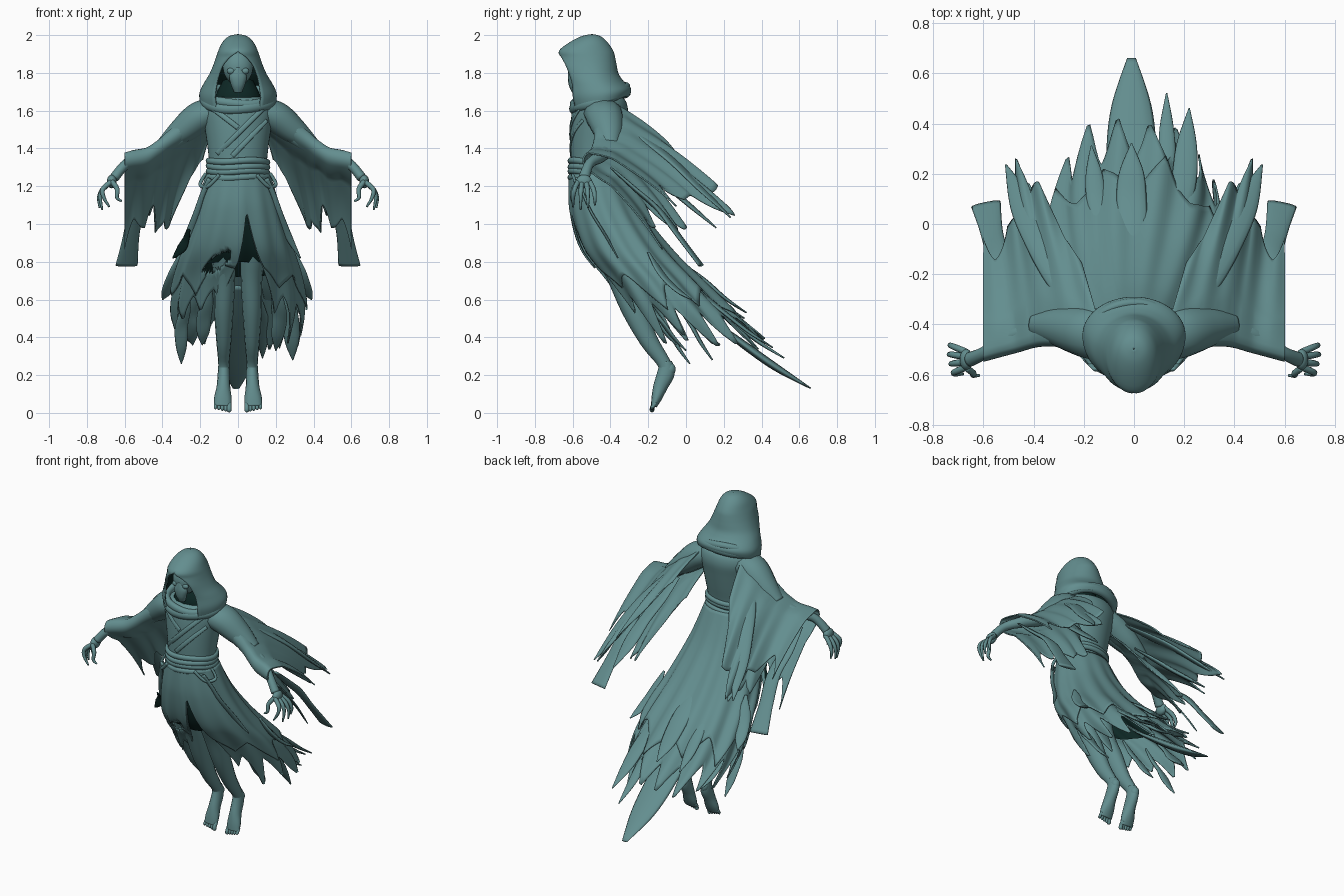
import bpy, math, random
from mathutils import Vector

if "Cube" in bpy.data.objects:
    bpy.data.objects.remove(bpy.data.objects["Cube"])

def material(name, rgb):
    m = bpy.data.materials.new(name)
    m.diffuse_color = (*rgb, 1)
    m.use_nodes = True
    m.node_tree.nodes["Principled BSDF"].inputs["Base Color"].default_value = m.diffuse_color
    return m

CLOTH = material("grey_teal", (0.125, 0.27, 0.275))
DARK = material("dark_lining", (0.004, 0.02, 0.018))

def spline(keys, t):
    """Catmull-Rom through evenly spaced tuples, t in 0..1."""
    n = len(keys) - 1
    f = max(0, min(t, 1)) * n
    i = min(int(f), n - 1)
    f -= i
    a, b, c, d = (keys[max(0, min(n, i + k))] for k in (-1, 0, 1, 2))
    return [0.5 * (2*q + (r-p)*f + (2*p-5*q+4*r-s)*f*f + (3*q-p-3*r+s)*f**3)
            for p, q, r, s in zip(a, b, c, d)]

def make(name, verts, faces, mirror=False, solid=0, mat=CLOTH, weld=False):
    me = bpy.data.meshes.new(name)
    me.from_pydata([tuple(v) for v in verts], [], faces)
    me.materials.append(mat)
    me.shade_smooth()
    ob = bpy.data.objects.new(name, me)
    bpy.context.collection.objects.link(ob)
    if weld:
        ob.modifiers.new("close_seam", 'WELD').merge_threshold = .002
    if solid:
        mod = ob.modifiers.new("thickness", 'SOLIDIFY')
        mod.thickness, mod.offset = solid, 0
    if mirror:
        ob.modifiers.new("mirror", 'MIRROR')
    return ob

def sheet(name, fn, nu, nv, closed=False, hole=None, **kw):
    """Cloth surface fn(u, v); optional hole test on face centres."""
    cols = nu if closed else nu + 1
    vs = [Vector(fn(i / nu, j / nv)) for i in range(cols) for j in range(nv + 1)]
    fs = []
    for i in range(nu):
        for j in range(nv):
            a, b = i * (nv + 1) + j, ((i + 1) % cols) * (nv + 1) + j
            f = (a, b, b + 1, a + 1)
            if not (hole and hole(sum((vs[k] for k in f), Vector()) / 4)):
                fs.append(f)
    return make(name, vs, fs, **kw)

def tube(name, keys, ref=(0, 1, 0), closed=False, n=24, sides=12, **kw):
    """Oval tube; keys are (x, y, z, half width, half thickness)."""
    ref = Vector(ref)
    k = [spline(keys, i / n) for i in range(n + 1)]
    p = [Vector(q[:3]) for q in k]
    rings = n if closed else n + 1
    vs = []
    for i in range(rings):
        if closed:
            d = p[(i + 1) % n] - p[(i - 1) % n]
        else:
            d = p[min(i + 1, n)] - p[max(i - 1, 0)]
        d.normalize()
        side = d.cross(ref).normalized()
        nor = side.cross(d)
        for j in range(sides):
            a = 2 * math.pi * j / sides
            vs.append(p[i] + side * max(k[i][3], .001) * math.cos(a) + nor * max(k[i][4], .001) * math.sin(a))
    fs = [(i*sides + j, i*sides + (j+1) % sides, ((i+1) % rings)*sides + (j+1) % sides, ((i+1) % rings)*sides + j)
          for i in range(n) for j in range(sides)]
    if not closed:
        fs += [tuple(range(sides))[::-1], tuple(range(n * sides, (n + 1) * sides))]
    return make(name, vs, fs, **kw)

def loop(name, cy, z, rx, ry, r, tilt=0, wob=0):
    """Rope or fold lying round the body; tilt lifts the back."""
    keys = []
    for i in range(25):
        a = 2 * math.pi * i / 24
        keys.append((rx*math.sin(a), cy - ry*math.cos(a), z - tilt*math.cos(a) + wob*math.sin(3*a), r, r * 1.2))
    return tube(name, keys, ref=(0, 0, 1), closed=True, n=72)

def ball(name, loc, r, mirror=False, mat=CLOTH):
    def fn(u, v):
        a, b = 2 * math.pi * u, math.pi * v
        return (loc[0] + r[0]*math.sin(b)*math.cos(a), loc[1] + r[1]*math.sin(b)*math.sin(a), loc[2] + r[2]*math.cos(b))
    return sheet(name, fn, 24, 16, closed=True, mirror=mirror, mat=mat)

# Hood: (z, half width, front y, back y, half opening)
HOOD = [(1.64, .195, -.58, -.305, .11), (1.69, .20, -.595, -.295, .12), (1.74, .178, -.60, -.325, .112),
        (1.79, .148, -.615, -.36, .10), (1.84, .126, -.635, -.372, .08), (1.88, .112, -.655, -.38, .045),
        (1.915, .100, -.668, -.39, 0), (1.96, .078, -.61, -.42, 0), (1.99, .045, -.55, -.455, 0), (2.0, .002, -.50, -.495, 0)]
def hood(u, v):
    z, hw, yf, yb, ow = spline(HOOD, v)
    a0 = math.asin(max(0, min(.95, ow / max(hw, .001))))
    a = a0 + (2 * math.pi - 2 * a0) * u
    c = math.cos(a)
    y = (yf + yb) / 2 - (yb - yf) / 2 * (c / math.cos(a0) if c > 0 else c)
    return hw * math.sin(a), y, min(z, 2.0) - .045 * c * max(0, 1 - v * 4)
sheet("hood", hood, 48, 36, solid=.01, weld=True)
def lining(u, v):
    x, y, z = hood(.02 + .96 * u, .02 + .5 * v)
    return x * .93, -.47 + (y + .47) * .94, z
sheet("hood_lining", lining, 40, 20, mat=DARK)
loop("cowl_lower", -.455, 1.655, .18, .14, .024, .045, .004)
loop("cowl_upper", -.455, 1.68, .178, .14, .02, .045, -.006)

# Masked head inside the hood
ball("head", (0, -.55, 1.83), (.08, .07, .092))
ball("eyes", (.036, -.605, 1.81), (.022, .014, .017), True)
tube("face_mask", [(0, -.61, 1.83, .012, .012), (0, -.60, 1.785, .045, .026), (0, -.595, 1.74, .038, .026), (0, -.585, 1.70, .022, .018)])
tube("neck", [(0, -.46, 1.60, .10, .08), (0, -.48, 1.67, .12, .09), (0, -.47, 1.76, .08, .06)], mat=DARK)

# Torso: (z, centre y, half width, half depth)
TORSO = [(1.22, -.485, .155, .125), (1.32, -.483, .153, .125), (1.42, -.475, .163, .137), (1.52, -.465, .178, .146),
         (1.60, -.455, .19, .148), (1.66, -.455, .165, .13), (1.68, -.455, .08, .08)]
def torso(u, v):
    z, cy, rx, ry = spline(TORSO, v)
    a = 2 * math.pi * u
    return rx * math.sin(a), cy - ry * math.cos(a), z
sheet("torso_robe", torso, 40, 24, closed=True)
# Crossed lapels
for i, (x0, z0, x1, z1) in enumerate([(.13, 1.61, -.11, 1.37), (.15, 1.55, -.03, 1.36), (-.13, 1.61, .0, 1.51)]):
    pts = []
    for t in (0, .25, .5, .75, 1):
        x, z = x0 + (x1 - x0) * t, z0 + (z1 - z0) * t
        zz, cy, rx, ry = spline(TORSO, (z - 1.22) / .6)
        pts.append((x, cy - ry * math.sqrt(max(0, 1 - (x / rx) ** 2)), z, .014, .006))
    tube("lapel_%d" % i, pts)

# Belt ropes and hanging cords
for i, z in enumerate((1.25, 1.275, 1.305, 1.33)):
    loop("belt_rope_%d" % i, -.483, z, .157, .13, .014, .004 * (-1) ** i, .004)
for i, keys in enumerate([
        [(.1, -.6, 1.26, .01, .008), (.16, -.57, 1.2, .01, .008), (.2, -.52, 1.21, .01, .008), (.17, -.52, 1.27, .008, .008)],
        [(.15, -.58, 1.24, .014, .008), (.19, -.54, 1.15, .014, .007), (.22, -.50, 1.06, .016, .007), (.27, -.42, .93, .018, .006), (.33, -.36, .82, .004, .004)]]):
    tube("belt_sash_%d" % i, keys, mirror=True)
# Dark torn flap at one hip
tube("hip_flap", [(-.26, -.47, .97, .008, .005), (-.275, -.43, .92, .018, .005), (-.30, -.41, .87, .024, .005), (-.345, -.38, .82, .004, .004)], mat=DARK)

# Skirt layers: profile keys are (front y, front z, back y, back z, half width)
SKIRT = [(-.605, 1.26, -.355, 1.26, .155), (-.60, 1.08, -.245, 1.05, .21), (-.545, .88, -.08, .84, .275),
         (-.43, .72, .10, .66, .325), (-.34, .55, .27, .50, .345), (-.25, .34, .46, .34, .31)]
def skirt(name, grow, base, gain, teeth, count, seed, notch=True, mat=CLOTH):
    rnd = random.Random(seed)
    amp = [teeth * rnd.uniform(.45, 1) for _ in range(count)]
    def fn(u, v):
        th = (u * 2 - 1) * math.pi
        f = u * count
        tooth = (1 - abs(2 * (f % 1) - 1)) ** 1.3 * amp[int(f) % count]
        L = min(1, base + gain * abs(math.sin(th / 2)) ** .6 + tooth)
        if notch:
            L = min(L, .2 + 1.5 * abs(th - .2), .5 + .9 * abs(th))
        t = v * L
        fy, fz, by, bz, hw = spline(SKIRT, t)
        m = (1 - math.cos(th)) / 2
        r = grow + .014 * t * math.sin(13 * th + 3 * t)
        return (hw + r) * math.sin(th), fy + (by - fy) * m - r * math.cos(th), fz + (bz - fz) * m + r * m
    tear = (lambda c: c.y < -.3 and ((c.x + .11) / .075) ** 2 + ((c.z - .805 - .6 * (c.x + .1)) / .04) ** 2 < 1) if notch else None
    sheet(name, fn, 144, 24, closed=True, hole=tear, solid=.008 if notch else 0, mat=mat)
skirt("skirt", 0, .60, .2, .27, 16, 3)
skirt("over_skirt", .012, .44, .2, .2, 9, 8)
skirt("skirt_lining", -.02, .50, 0, 0, 1, 1, False, DARK)

# Trailing skirt tails: start, middle, tip and half width
for i, (a, b, c, w) in enumerate([
        ((0, -.08, .67), (-.01, .28, .38), (-.01, .66, .13), .10),
        ((.14, -.1, .8), (.2, .18, .55), (.22, .46, .345), .05),
        ((.08, 0, .7), (.13, .25, .48), (.13, .52, .29), .035),
        ((-.12, -.1, .82), (-.15, .1, .65), (-.17, .31, .50), .04),
        ((0, -.15, .90), (-.01, .1, .70), (-.01, .32, .53), .06),
        ((-.22, -.1, .7), (-.26, .03, .5), (-.24, .18, .36), .05),
        ((.25, -.1, .7), (.28, .02, .48), (.29, .14, .28), .045),
        ((-.26, -.2, .65), (-.3, -.1, .45), (-.30, .02, .26), .035),
        ((.3, -.2, .85), (.34, -.1, .7), (.39, .03, .6), .04),
        ((-.3, -.2, .85), (-.35, -.1, .7), (-.40, .03, .6), .04),
        ((-.15, -.28, .7), (-.18, -.16, .5), (-.19, -.05, .36), .04),
        ((.2, -.28, .7), (.22, -.14, .5), (.2, 0, .33), .04)]):
    mid = lambda p, q, lift: tuple((p[k] + q[k]) / 2 - (lift if k == 2 else 0) for k in range(3))
    big = i == 0
    tube("skirt_tail_%d" % i, [(*a, w * .2, .006), (*mid(a, b, .01), w * .9, .012), (*b, w, .02 if big else .012),
                               (*mid(b, c, .01), w * .8, .02 if big else .01), (*c, .018 if big else .003, .004)], ref=(0, 0, 1))

# Legs, feet and toes
tube("legs", [(.085, -.46, 1.15, .08, .09), (.085, -.43, .92, .075, .08), (.072, -.36, .73, .058, .062), (.075, -.28, .55, .052, .062),
              (.075, -.195, .38, .04, .048), (.075, -.12, .27, .03, .036), (.075, -.10, .21, .03, .04)], mirror=True)
tube("feet", [(.075, -.11, .27, .028, .034), (.075, -.105, .215, .032, .046), (.077, -.135, .14, .036, .038),
              (.08, -.155, .08, .046, .028), (.082, -.17, .035, .046, .016)], mirror=True)
ball("heels", (.075, -.085, .23), (.028, .03, .035), True)
for i in range(5):
    x = .047 + i * .018
    r = .012 if i == 0 else .009
    e = .003 + i * .004
    tube("toe_%d" % i, [(x, -.16, .055, r, r), (x, -.178, .03, r, r), (x, -.18, e + .008, r, r), (x, -.18, e, .003, .003)], n=8, mirror=True)

# Arms and hands
tube("arms", [(.17, -.44, 1.56, .05, .05), (.38, -.42, 1.41, .04, .04), (.50, -.45, 1.36, .034, .034),
              (.59, -.51, 1.32, .026, .026), (.655, -.54, 1.245, .026, .03)], mirror=True)
ball("palms", (.668, -.54, 1.225), (.026, .042, .036), True)
for i, (dy, x, z) in enumerate([(.05, .735, 1.10), (.018, .742, 1.085), (-.015, .728, 1.075), (-.05, .69, 1.09), (-.055, .625, 1.12)]):
    kx = .64 if i == 4 else .715
    tube("finger_%d" % i, [(.668, -.54 + dy * .6, 1.225, .014, .014), (kx, -.54 + dy, 1.185, .013, .013),
                           ((kx + x) / 2 + .008, -.54 + dy * 1.15, 1.14, .01, .01), (x - .01, -.54 + dy * 1.15, z, .005, .005)],
         n=12, sides=8, mirror=True)

# Wide sleeves: a sheet folded over the arm with ragged trailing hems
ARM = [(.13, -.42, 1.59), (.25, -.405, 1.53), (.37, -.40, 1.44), (.47, -.425, 1.365), (.60, -.46, 1.335)]
UPPER = [(.4,), (.75,), (.95,), (1.0,), (.75,), (.55,), (.62,)]
LOWER = [(.35,), (.75,), (1.1,), (.85,), (.6,), (.7,), (.8,)]
def sleeve(u, v):
    x, y, z = spline(ARM, u)
    v = v * 2 - 1
    w = abs(v)
    a = min(w / .3, 1) * math.pi / 2
    sg = 1 if v < 0 else -1
    L = spline(UPPER if v < 0 else LOWER, u)[0] * (1 - (.18 if v < 0 else .28) * abs(2 * ((u * 4 + .5) % 1) - 1))
    L *= max(0, (w - .15) / .85)
    dx, dy, dz = (.2 * (1 - u), .66, -.47) if v < 0 else (.16 * (1 - u), .42, -.50)
    rip = .010 * math.sin(u * 30) * w
    return (x + dx * L, y - .085 * math.cos(a) + dy * L,
            z + sg * (.075 - .015 * u) * math.sin(a) + dz * L + .05 * math.sin(math.pi * w) * L + rip)
sheet("sleeves", sleeve, 84, 56, solid=.008, mirror=True)
# Shoulder caps and long sleeve tails
tube("shoulders", [(.10, -.45, 1.60, .07, .10), (.2, -.43, 1.565, .085, .10), (.3, -.41, 1.49, .07, .08), (.40, -.40, 1.42, .035, .045)], mirror=True)
for i, (a, b, c, w) in enumerate([
        ((.22, -.36, 1.57), (.38, -.08, 1.34), (.51, .235, 1.035), .05),
        ((.3, -.34, 1.42), (.38, -.1, 1.2), (.42, .16, .98), .045),
        ((.56, -.40, 1.3), (.545, -.14, 1.07), (.59, .08, .78), .045)]):
    strand = i == 2
    tube("sleeve_tail_%d" % i, [(*a, .02, .006), (*[(p + q) / 2 for p, q in zip(a, b)], w, .012), (*b, w, .014),
                                (*[(p + q) / 2 for p, q in zip(b, c)], w, .012),
                                (*c, .06 if strand else .004, .01 if strand else .004)], ref=(0, 0, 1), mirror=True)
